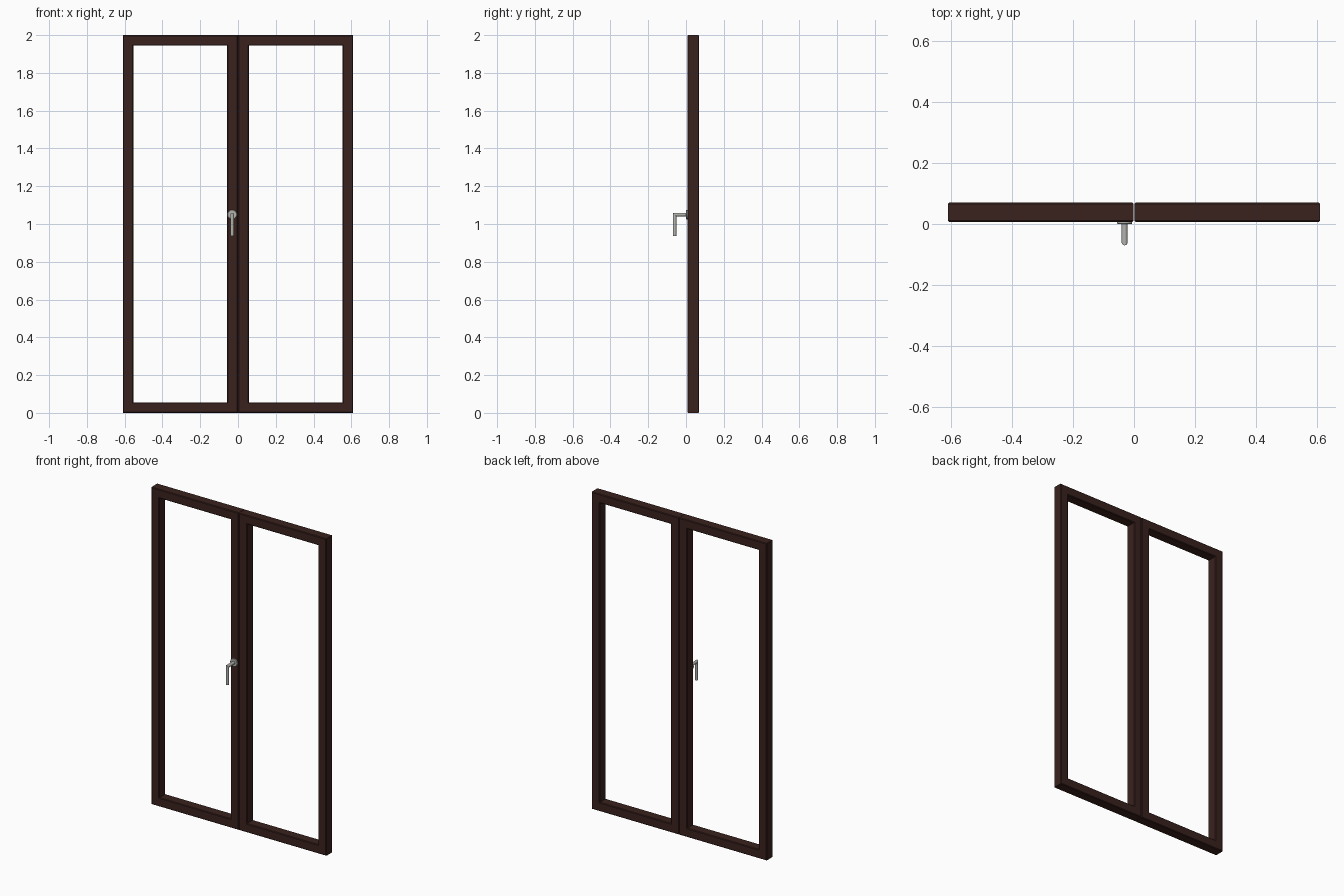
import bpy, bmesh, math
from mathutils import Vector

if "Cube" in bpy.data.objects:
    bpy.data.objects.remove(bpy.data.objects["Cube"])


def material(name, col):
    m = bpy.data.materials.new(name)
    m.diffuse_color = col
    m.use_nodes = True
    m.node_tree.nodes["Principled BSDF"].inputs["Base Color"].default_value = m.diffuse_color
    return m


wood = material("dark_wood", (0.042, 0.016, 0.013, 1))
metal = material("brushed_metal", (0.45, 0.45, 0.43, 1))


def finish(name, bm, mat):
    bmesh.ops.recalc_face_normals(bm, faces=bm.faces)
    me = bpy.data.meshes.new(name)
    bm.to_mesh(me)
    bm.free()
    ob = bpy.data.objects.new(name, me)
    bpy.context.collection.objects.link(ob)
    me.materials.append(mat)
    bpy.context.view_layer.objects.active = ob
    ob.select_set(True)
    bpy.ops.object.shade_smooth_by_angle(angle=math.radians(30))
    ob.select_set(False)
    return ob


# Mitred sash: cross-section (inset from outer edge, depth) carried round a rectangle
C, W = 0.004, 0.056
Y0, Y1 = 0.007, 0.070
PROFILE = [(0, Y0 + C), (C, Y0), (W - C, Y0), (W, Y0 + C),
           (W, Y1 - C), (W - C, Y1), (C, Y1), (0, Y1 - C)]


def sash(name, x0, x1, z0, z1):
    bm = bmesh.new()
    rings = [[bm.verts.new(p) for p in ((x0 + d, y, z0 + d), (x1 - d, y, z0 + d),
                                        (x1 - d, y, z1 - d), (x0 + d, y, z1 - d))]
             for d, y in PROFILE]
    for i, a in enumerate(rings):
        b = rings[(i + 1) % len(rings)]
        for j in range(4):
            k = (j + 1) % 4
            bm.faces.new((a[j], a[k], b[k], b[j]))
    return finish(name, bm, wood)


sash("left_sash", -0.61, -0.001, 0, 2)
sash("right_sash", 0.001, 0.61, 0, 2)

HX, HZ = -0.031, 1.05

# Round backplate with a softened front rim
bm = bmesh.new()
prof = [(0, 0.008), (0.025, 0.008), (0.025, 0.002), (0.023, 0), (0, 0)]
vs = [bm.verts.new((HX + r, y, HZ)) for r, y in prof]
es = [bm.edges.new(p) for p in zip(vs, vs[1:])]
bmesh.ops.spin(bm, geom=vs + es, cent=(HX, 0, HZ), axis=(0, 1, 0),
               angle=math.tau, steps=32, use_duplicate=False)
bmesh.ops.remove_doubles(bm, verts=bm.verts, dist=1e-5)
finish("handle_backplate", bm, metal)

# L-shaped lever: round bar with a mitred elbow
R, N = 0.0095, 20
path = [(Vector((HX, 0.002, HZ)), Vector((0, 0, 1))),
        (Vector((HX, -0.0605, HZ)), Vector((0, 1, 1))),
        (Vector((HX, -0.0605, 0.937)), Vector((0, 1, 0)))]
bm = bmesh.new()
rings = []
for c, side in path:
    rings.append([bm.verts.new(c + Vector((R * math.cos(t), 0, 0)) + side * (R * math.sin(t)) *
                               Vector((1, -1, 1)).y * -1)
                  for t in (math.tau * i / N for i in range(N))])
# the outer side of the bend is up on the neck and forward on the lever
for v, c in ((v, path[i][0]) for i in (1, 2) for v in rings[i]):
    v.co.y = 2 * c.y - v.co.y
for a, b in zip(rings, rings[1:]):
    for i in range(N):
        j = (i + 1) % N
        bm.faces.new((a[i], a[j], b[j], b[i]))
bm.faces.new(rings[0])
bm.faces.new(rings[-1])
finish("handle_lever", bm, metal)
